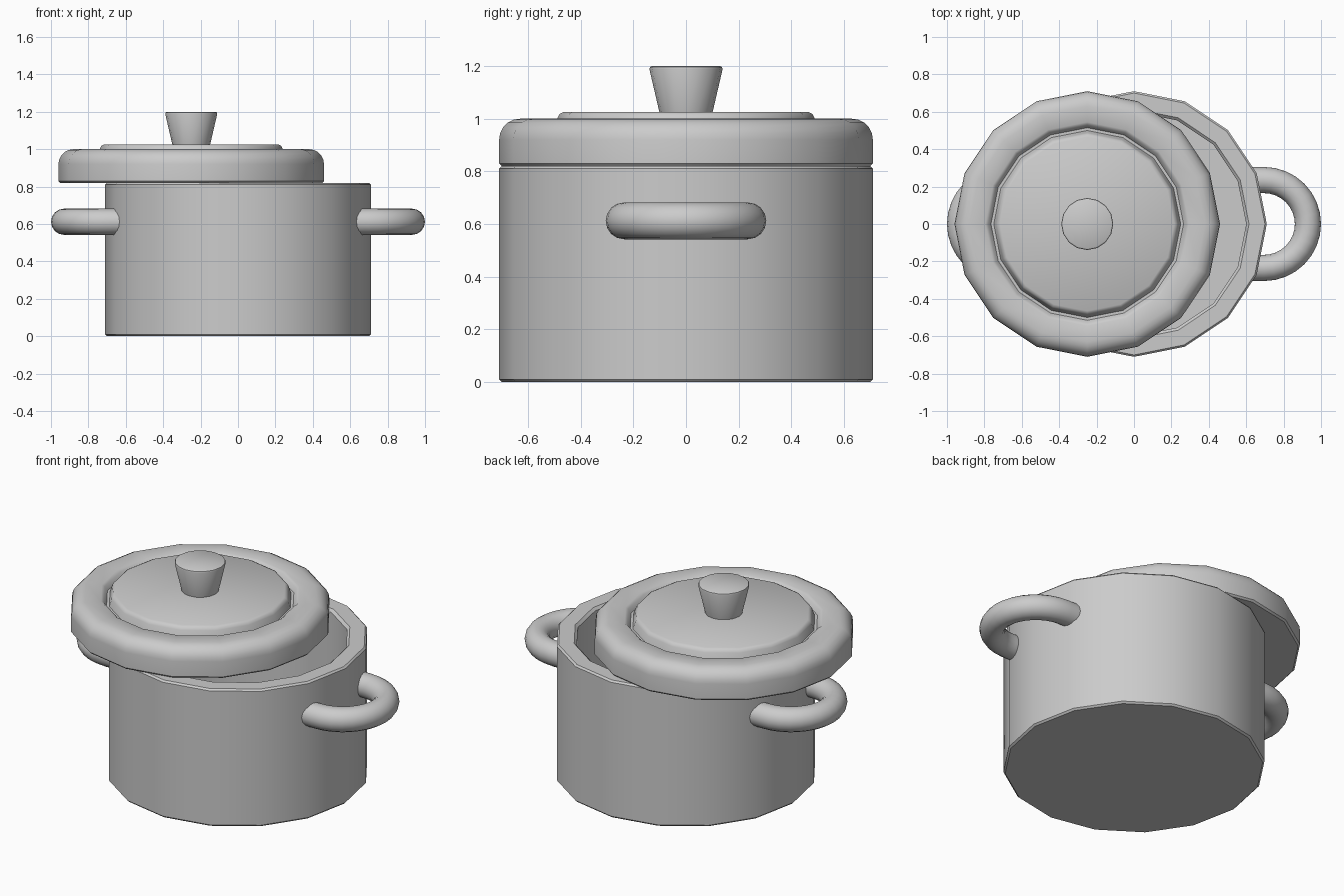
import bpy, bmesh, math

cube = bpy.data.objects.get("Cube")
if cube:
    bpy.data.objects.remove(cube, do_unlink=True)

SIDES = 16
LID_X = -0.25

# Single metal colour
metal = bpy.data.materials.new("grey_metal")
metal.use_nodes = True
grey = (0.6, 0.6, 0.6, 1)
metal.diffuse_color = grey
metal.node_tree.nodes["Principled BSDF"].inputs["Base Color"].default_value = grey


def sweep(name, rings, x=0.0):
    """Skin a list of point rings, cap both ends and shade smooth."""
    bm = bmesh.new()
    loops = [[bm.verts.new(p) for p in ring] for ring in rings]
    for a, b in zip(loops, loops[1:]):
        n = len(a)
        for i in range(n):
            j = (i + 1) % n
            bm.faces.new((a[i], a[j], b[j], b[i]))
    bm.faces.new(loops[0][::-1])
    bm.faces.new(loops[-1])
    bmesh.ops.recalc_face_normals(bm, faces=bm.faces)
    mesh = bpy.data.meshes.new(name)
    bm.to_mesh(mesh)
    bm.free()
    mesh.materials.append(metal)
    obj = bpy.data.objects.new(name, mesh)
    obj.location.x = x
    bpy.context.collection.objects.link(obj)
    bpy.ops.object.select_all(action="DESELECT")
    obj.select_set(True)
    bpy.context.view_layer.objects.active = obj
    bpy.ops.object.shade_smooth_by_angle(angle=math.radians(40))
    return obj


def lathe(name, profile, x=0.0):
    """Turn a (radius, height) profile around the vertical axis."""
    turns = [math.tau * i / SIDES for i in range(SIDES)]
    return sweep(name, [[(r * math.cos(t), r * math.sin(t), z) for t in turns]
                        for r, z in profile], x)


def handle(name, side):
    """Half-round loop with straight ends sunk into the pot wall."""
    bend, tube, cx, height, steps = 0.235, 0.07, 0.695, 0.612, 16
    path = [(0.6, -bend, -math.pi / 2)]
    for i in range(steps + 1):
        a = -math.pi / 2 + math.pi * i / steps
        path.append((cx + bend * math.cos(a), bend * math.sin(a), a))
    path.append((0.6, bend, math.pi / 2))
    rings = []
    for px, py, a in path:
        ring = []
        for k in range(SIDES):
            t = math.tau * k / SIDES
            out = tube * math.cos(t)
            ring.append((side * (px + out * math.cos(a)), py + out * math.sin(a),
                         height + tube * math.sin(t)))
        rings.append(ring)
    return sweep(name, rings)


# Hollow pot: outer wall, bevelled rim, inner wall, floor
lathe("pot_body", [(0.7, 0), (0.71, 0.01), (0.71, 0.81), (0.7, 0.82),
                   (0.615, 0.82), (0.6, 0.805), (0.6, 0.1)])

# Lid: rounded shoulder, groove, raised centre disc
shoulder = [(0.63 + 0.08 * math.cos(a), 0.92 + 0.08 * math.sin(a))
            for a in (math.pi / 2 * i / 5 for i in range(6))]
lathe("lid", [(0.7, 0.82), (0.71, 0.83)] + shoulder +
      [(0.545, 1.0), (0.53, 0.99), (0.515, 0.965), (0.5, 0.965),
       (0.487, 1.005), (0.48, 1.018), (0.465, 1.026)], LID_X)

# Flared knob
lathe("lid_knob", [(0.1, 1.02), (0.139, 1.188), (0.137, 1.196), (0.13, 1.2)], LID_X)

handle("left_handle", 1)
handle("right_handle", -1)
